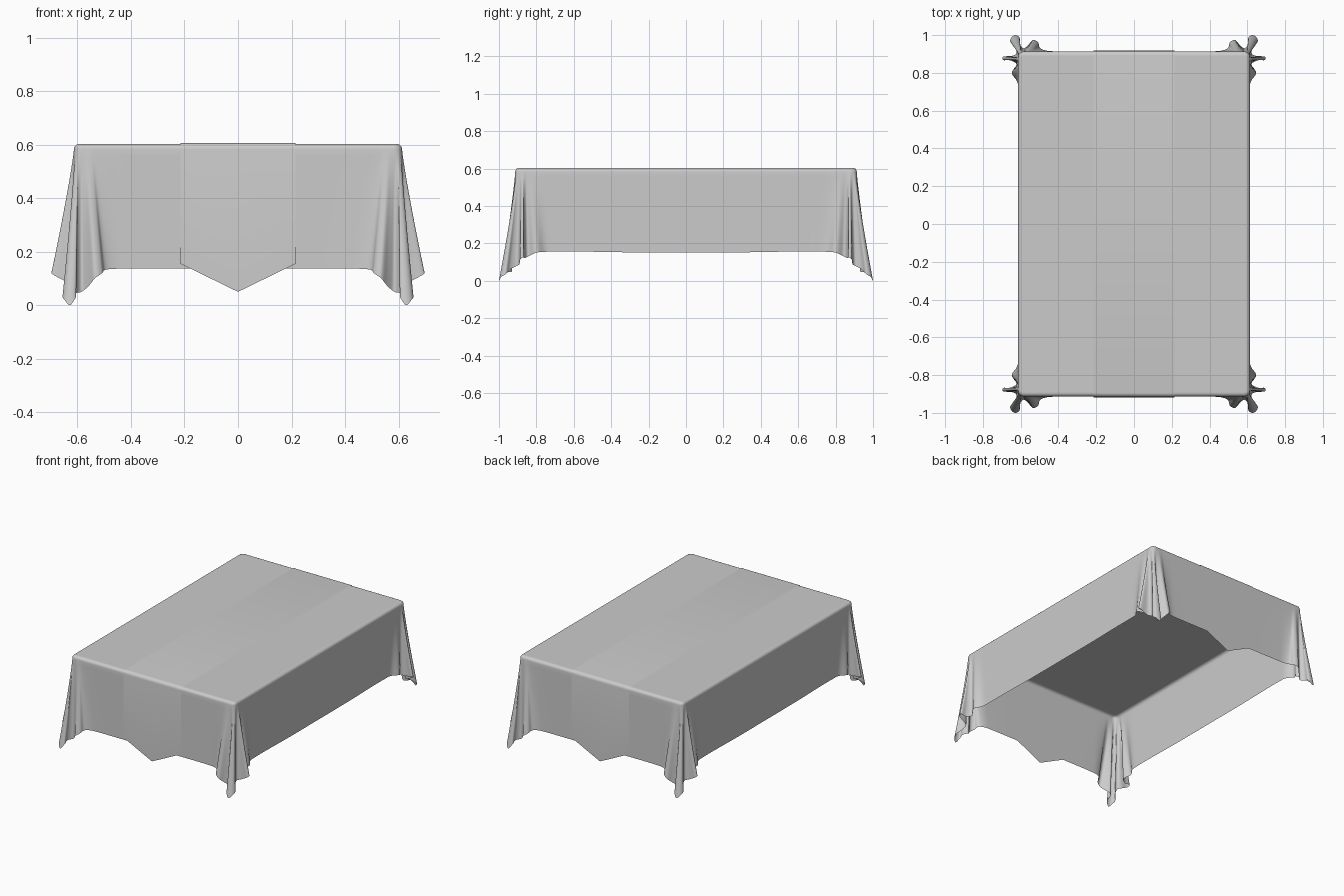
import bpy, bmesh, math

if "Cube" in bpy.data.objects:
    bpy.data.objects.remove(bpy.data.objects["Cube"])

HX, HY, TOP = 0.613, 0.913, 0.603   # half sizes of the draped block, cloth height
R_CORNER, R_EDGE = 0.03, 0.02       # plan corner radius, top edge rounding


def make_object(name, verts, faces, axes):
    """Mesh object completed by mirroring across the given axes."""
    me = bpy.data.meshes.new(name)
    me.from_pydata(verts, [], faces)
    bm = bmesh.new()
    bm.from_mesh(me)
    bmesh.ops.recalc_face_normals(bm, faces=bm.faces)
    bm.faces.ensure_lookup_table()
    if max(bm.faces, key=lambda f: f.calc_area()).normal.z < -0.1:
        bmesh.ops.reverse_faces(bm, faces=bm.faces)
    bm.to_mesh(me)
    bm.free()
    ob = bpy.data.objects.new(name, me)
    bpy.context.collection.objects.link(ob)
    mod = ob.modifiers.new("mirror", 'MIRROR')
    mod.use_axis = axes
    mod.merge_threshold = 0.0005
    bpy.ops.object.select_all(action='DESELECT')
    ob.select_set(True)
    bpy.context.view_layer.objects.active = ob
    bpy.ops.object.shade_smooth_by_angle(angle=math.radians(60))
    return ob


def catmull(pts, n):
    """Smooth curve through the points, n steps per span."""
    out = []
    for i in range(len(pts) - 1):
        a, b, c, d = (pts[max(0, min(len(pts) - 1, i + k))] for k in (-1, 0, 1, 2))
        for k in range(n):
            t = k / n
            out.append([0.5 * (2 * q + (r - p) * t + (2 * p - 5 * q + 4 * r - s) * t * t
                               + (3 * q - p - 3 * r + s) * t ** 3)
                        for p, q, r, s in zip(a, b, c, d)])
    return out + [list(pts[-1])]


def rim(s, inset):
    """Point on the top outline; s runs from the long side (-) to the short side (+)."""
    r = R_CORNER
    cx, cy = HX - r, HY - r
    if s <= -r:
        return HX - inset, HY + s
    if s >= r:
        return HX - s, HY - inset
    a = (s + r) / (2 * r) * math.pi / 2
    return cx + (r - inset) * math.cos(a), cy + (r - inset) * math.sin(a)


# Hem of one quarter: x, y, z and matching rim position s
hem = [
    (.613, 0, .152, -HY), (.613, .30, .152, -.613), (.613, .55, .156, -.363),
    (.613, .68, .156, -.225), (.617, .75, .155, -.14), (.647, .80, .15, -.085),
    (.622, .845, .13, -.06), (.655, .866, .12, -.05), (.692, .868, .125, -.043),
    (.692, .886, .115, -.035), (.645, .89, .09, -.028), (.622, .905, .08, -.02),
    (.632, .94, .06, -.014), (.655, .965, .035, -.008), (.648, .988, .02, -.003),
    (.628, 1.0, .0, .002), (.606, .988, .03, .008), (.606, .955, .045, .016),
    (.585, .93, .05, .026), (.56, .948, .07, .036), (.535, .974, .10, .05),
    (.508, .962, .12, .064), (.497, .932, .132, .082), (.46, .917, .136, .13),
    (.40, .914, .137, .20), (.30, .913, .137, .313), (.15, .913, .137, .463),
    (0, .913, .137, HX)]
curve = catmull(hem, 5)

# Tablecloth: flat top, rounded rim and folded skirt
rows = [[(*rim(p[3], R_EDGE + .006), TOP) for p in curve]]
for k in range(6):
    a = k / 5 * math.pi / 2
    rows.append([(*rim(p[3], R_EDGE * (1 - math.sin(a))),
                  TOP - R_EDGE * (1 - math.cos(a))) for p in curve])
STEPS = 18
z0 = TOP - R_EDGE
for j in range(1, STEPS + 1):
    t = j / STEPS
    g = t ** 1.15
    row = []
    for x, y, z, s in curve:
        wx, wy = rim(s, 0)
        row.append((wx + (x - wx) * g, wy + (y - wy) * g, z0 + (z - z0) * t))
    rows.append(row)
n = len(curve)
verts = [v for row in rows for v in row] + [(0, 0, TOP)]
faces = [(r * n + i, r * n + i + 1, (r + 1) * n + i + 1, (r + 1) * n + i)
         for r in range(len(rows) - 1) for i in range(n - 1)]
faces.append(tuple(range(n)) + (len(verts) - 1,))
make_object("tablecloth", verts, faces, (True, True, False))

# Runner: strip lying over the cloth lengthways, with pointed hanging ends
W, GAP = 0.215, 0.003
profile = [(0, TOP + GAP), (HY - R_EDGE, TOP + GAP)]
for k in range(1, 6):
    a = k / 5 * math.pi / 2
    r = R_EDGE + GAP
    profile.append((HY - R_EDGE + r * math.sin(a), TOP - R_EDGE + r * math.cos(a)))
y_end = HY + GAP + .003
profile.append((y_end, .155))
verts = [(x, y, z) for y, z in profile for x in (-W, 0, W)]
verts[-2] = (0, y_end, .05)
faces = [(3 * r + i, 3 * r + i + 1, 3 * r + i + 4, 3 * r + i + 3)
         for r in range(len(profile) - 1) for i in range(2)]
make_object("table_runner", verts, faces, (False, True, False))
